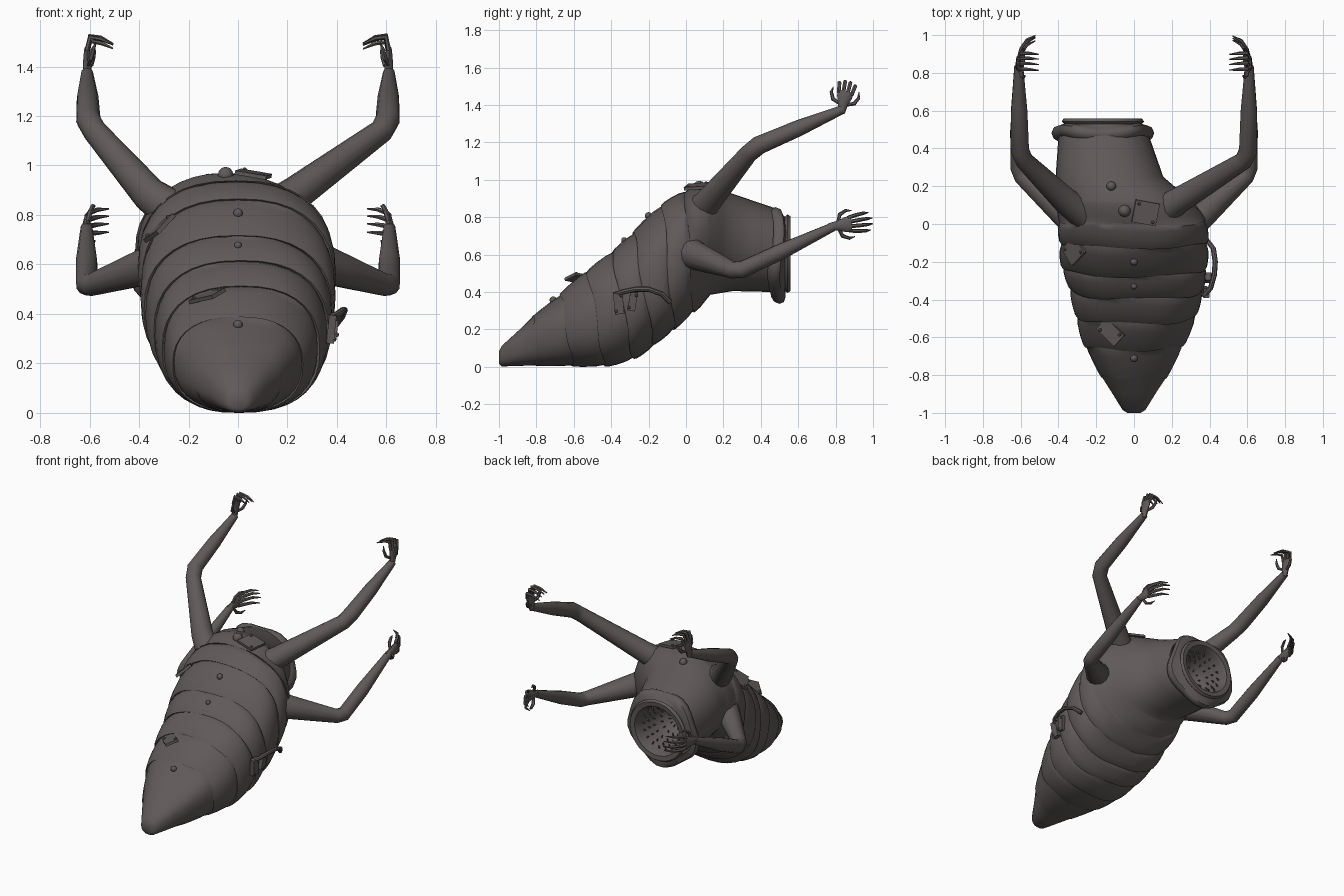
import bpy, bmesh, math
from mathutils import Vector, Matrix
from mathutils.bvhtree import BVHTree

if "Cube" in bpy.data.objects:
    bpy.data.objects.remove(bpy.data.objects["Cube"])

skin = bpy.data.materials.new("dull brown grey")
skin.use_nodes = True
COLOUR = (0.118, 0.1, 0.1, 1)
skin.diffuse_color = COLOUR
skin.node_tree.nodes["Principled BSDF"].inputs["Base Color"].default_value = COLOUR


def finish(bm, name, angle=40):
    bmesh.ops.recalc_face_normals(bm, faces=bm.faces)
    mesh = bpy.data.meshes.new(name)
    bm.to_mesh(mesh)
    bm.free()
    mesh.materials.append(skin)
    ob = bpy.data.objects.new(name, mesh)
    bpy.context.collection.objects.link(ob)
    bpy.ops.object.select_all(action='DESELECT')
    ob.select_set(True)
    bpy.context.view_layer.objects.active = ob
    bpy.ops.object.shade_smooth_by_angle(angle=math.radians(angle))


def loft(bm, rings, caps=(True, True)):
    """Skin a list of closed rings of points."""
    loops = [[bm.verts.new(p) for p in ring] for ring in rings]
    for a, b in zip(loops, loops[1:]):
        n = len(a)
        for i in range(n):
            j = (i + 1) % n
            bm.faces.new((a[i], a[j], b[j], b[i]))
    for use, ring in zip(caps, (loops[0], loops[-1])):
        if use:
            bm.faces.new(ring)


def tube(bm, points, radii, sides=10):
    """Tapered tube with mitred joints."""
    pts = [Vector(p) for p in points]
    rings, side = [], None
    for i, p in enumerate(pts):
        d_in = (p - pts[max(i - 1, 0)]).normalized()
        d_out = (pts[min(i + 1, len(pts) - 1)] - p).normalized()
        t = (d_in + d_out).normalized()
        if side is None:
            side = t.orthogonal()
        side = (side - t * side.dot(t)).normalized()
        up = t.cross(side)
        turns = [math.tau * k / sides for k in range(sides)]
        rings.append([p + radii[i] * (math.cos(a) * side + math.sin(a) * up) for a in turns])
    loft(bm, rings)


# Segmented body: top y, top z, bottom y, bottom z, half width, centre x, bulge
SECTIONS = [
    (-1, .08, -1, .015, .035, 0, 0),
    (-.985, .112, -.985, .002, .06, 0, 0),
    (-.81, .272, -.79, .008, .175, 0, .035),
    (-.66, .388, -.6, .01, .258, 0, .055),
    (-.52, .51, -.43, .012, .31, .012, .06),
    (-.39, .612, -.28, .055, .343, .012, .06),
    (-.27, .715, -.17, .13, .368, 0, .06),
    (-.12, .86, -.06, .21, .378, 0, .05),
    (0, .935, .04, .3, .383, -.01, .03),
    (.12, .97, .13, .385, .35, -.05, 0),
    (.25, .925, .25, .405, .285, -.13, 0),
    (.47, .85, .46, .4, .24, -.16, 0),
]
# Fold shape along one segment: position, swell (starts with an overhang)
FOLD = [(0, 0), (-.05, .55), (.06, .9), (.35, 1), (.7, .8), (.92, .3)]
FLAT = [(0, 0), (.5, 0)]


def body_ring(s, swell, power, phase, sides=36):
    yt, zt, yb, zb, w, cx, _ = s
    mid = Vector((cx, (yt + yb) / 2, (zt + zb) / 2))
    axis = Vector((0, (yt - yb) / 2, (zt - zb) / 2))
    ring = []
    for k in range(sides):
        a = math.tau * k / sides
        c, n = math.cos(a), math.sin(a)
        u = math.copysign(abs(c) ** (2 / power), c)
        v = math.copysign(abs(n) ** (2 / power), n)
        p = mid + (Vector((w * u, 0, 0)) + axis * v) * swell
        if -.85 < yt < .05:
            p.y += .008 * math.sin(4 * a + phase)
        p.z = max(p.z, 0)
        ring.append(p)
    return ring


rings = []
for index, (s, e) in enumerate(zip(SECTIONS, SECTIONS[1:])):
    for t, swell in FOLD if s[6] else FLAT:
        mix = [a + (b - a) * t for a, b in zip(s, e)]
        power = 2.4 if mix[0] < 0 else 2.15
        rings.append(body_ring(mix, 1 + s[6] * swell, power, index * 1.7))
rings.append(body_ring(SECTIONS[-1], 1, 2.15, 0))
bm = bmesh.new()
loft(bm, rings, (True, False))
surface = BVHTree.FromBMesh(bm)
finish(bm, "segmented_body", 60)

# Mouth: lumpy outer lip, inner lip and funnel throat, turned around y
MOUTH = Vector((-.165, 0, .605))
PROFILE = [(.232, .445), (.256, .46), (.268, .488), (.258, .512), (.225, .522), (.206, .53),
           (.218, .542), (.207, .559), (.175, .555), (.16, .52), (.148, .42), (.115, .33),
           (.06, .27), (.01, .255)]


def around(r, y, a):
    return MOUTH + Vector((r * math.cos(a), y, r * .97 * math.sin(a)))


rings = []
for r, y in PROFILE:
    lump = .012 if r > .22 else 0
    rings.append([around(r - lump * math.sin(5 * a), y + lump * math.sin(3 * a), a)
                  for a in [math.tau * k / 30 for k in range(30)]])
bm = bmesh.new()
loft(bm, rings, (False, True))
finish(bm, "mouth_lips", 50)

# Radial rows of small teeth lining the throat
bm = bmesh.new()
for r, y in [(.156, .49), (.151, .445), (.143, .4), (.122, .345), (.09, .3)]:
    for k in range(18):
        a = math.tau * k / 18
        tube(bm, [around(r + .006, y, a), around(r - .028, y + .012, a)], [.05 * r, .002], 5)
finish(bm, "teeth")


# Arms and hands
def hand(name, wrist, forward, inward, curl):
    f, i = Vector(forward).normalized(), Vector(inward)
    s = f.cross(i).normalized()
    w = Vector(wrist)

    def at(a, b, c):
        return w + f * a + i * b + s * c

    bm = bmesh.new()
    # Flattened palm, widening toward the knuckles
    rings = []
    for a, wide, thick in [(-.03, .02, .018), (.02, .027, .018), (.06, .041, .015), (.09, .041, .011)]:
        rings.append([at(a, thick * math.sin(t), wide * math.cos(t))
                      for t in [math.tau * k / 10 for k in range(10)]])
    loft(bm, rings)
    # Four jointed fingers
    for k in range(4):
        c = (k - 1.5) * .023
        reach = 1 - .08 * abs(k - 1.6)
        spread = c * 1.25
        if curl:
            path = [at(.075, 0, c), at(.145 * reach, .012, spread),
                    at(.138 * reach, .055, spread), at(.112 * reach, .105, spread)]
        else:
            path = [at(.075, 0, c), at(.135 * reach, .015, spread),
                    at(.185 * reach, .045, spread * 1.1), at(.21 * reach, .09, spread * 1.1)]
        tube(bm, path, [.0105, .011, .009, .003], 6)
    # A hooked thumb on each side
    for sgn in (-1, 1):
        path = [at(.02, .004, sgn * .02), at(.035, .015, sgn * .058),
                at(.07, .025, sgn * .075), at(.1, .035, sgn * .07)]
        tube(bm, path, [.009, .011, .009, .002], 6)
    finish(bm, name)


def arm(name, points, radii):
    bm = bmesh.new()
    tube(bm, points, radii, 12)
    finish(bm, name, 50)


for side, label in ((1, "left"), (-1, "right")):
    upper_x = .2 if side > 0 else .33
    arm("upper_arm_" + label,
        [(side * (upper_x - .06), .06, .82), (side * (upper_x + .03), .12, .885),
         (side * .58, .335, 1.14), (side * .605, .39, 1.185), (side * .608, .6, 1.275),
         (side * .61, .835, 1.375)],
        [.085, .071, .049, .05, .044, .024])
    hand("upper_hand_" + label, (side * .61, .835, 1.385), (0, .22, 1), (-side, 0, 0), True)
    arm("lower_arm_" + label,
        [(side * .26, -.01, .63), (side * .36, .05, .595), (side * .59, .25, .518),
         (side * .61, .3, .52), (side * .612, .5, .612), (side * .612, .79, .75)],
        [.1, .078, .046, .046, .044, .024])
    hand("lower_hand_" + label, (side * .612, .795, .752), (0, 1, .14), (-side, 0, 0), False)


# Warts along the back
def on_back(x, y):
    return surface.ray_cast(Vector((x, y, 2)), Vector((0, 0, -1)))[0]


bm = bmesh.new()
for x, y, r in [(0, -.71, .02), (0, -.33, .016), (0, -.2, .02), (-.05, .07, .033), (-.12, .2, .026)]:
    bmesh.ops.create_uvsphere(bm, u_segments=10, v_segments=6, radius=r,
                              matrix=Matrix.Translation(on_back(x, y)))
finish(bm, "back_warts")


# Scrap plates with rivets
def plate(name, centre, normal, size, spin):
    rot = Vector(normal).to_track_quat('Z', 'Y').to_matrix().to_4x4()
    frame = Matrix.Translation(centre) @ rot @ Matrix.Rotation(spin, 4, 'Z')
    bm = bmesh.new()
    bmesh.ops.create_cube(bm, size=1, matrix=frame @ Matrix.Diagonal((*size, 1)))
    for sx in (-.35, .35):
        spot = Matrix.Translation((sx * size[0], sx * size[1], size[2] / 2))
        bmesh.ops.create_uvsphere(bm, u_segments=8, v_segments=5, radius=.009, matrix=frame @ spot)
    finish(bm, name, 30)


for name, x, y, lean, size, spin in [
        ("top_plate", .06, .06, (.15, -.1, 1), (.12, .13, .016), .4),
        ("shoulder_plate", -.31, -.14, (-.65, -.1, .7), (.11, .12, .018), .5),
        ("front_plate", -.12, -.57, (-.35, -.15, .9), (.135, .085, .016), .4)]:
    up = Vector(lean).normalized()
    plate(name, on_back(x, y) + up * .012, up, size, spin)

# Curved handle with two hanging tabs on the flank
bm = bmesh.new()
tube(bm, [(.37, -.38, .385), (.405, -.34, .4), (.425, -.27, .415), (.43, -.2, .415),
          (.42, -.13, .39), (.385, -.085, .345)], [.014] * 6, 8)
finish(bm, "flank_handle")
plate("flank_tab_front", (.378, -.36, .34), (1, 0, -.1), (.05, .115, .03), .1)
plate("flank_tab_back", (.388, -.285, .35), (1, 0, -.1), (.04, .1, .03), -.15)
